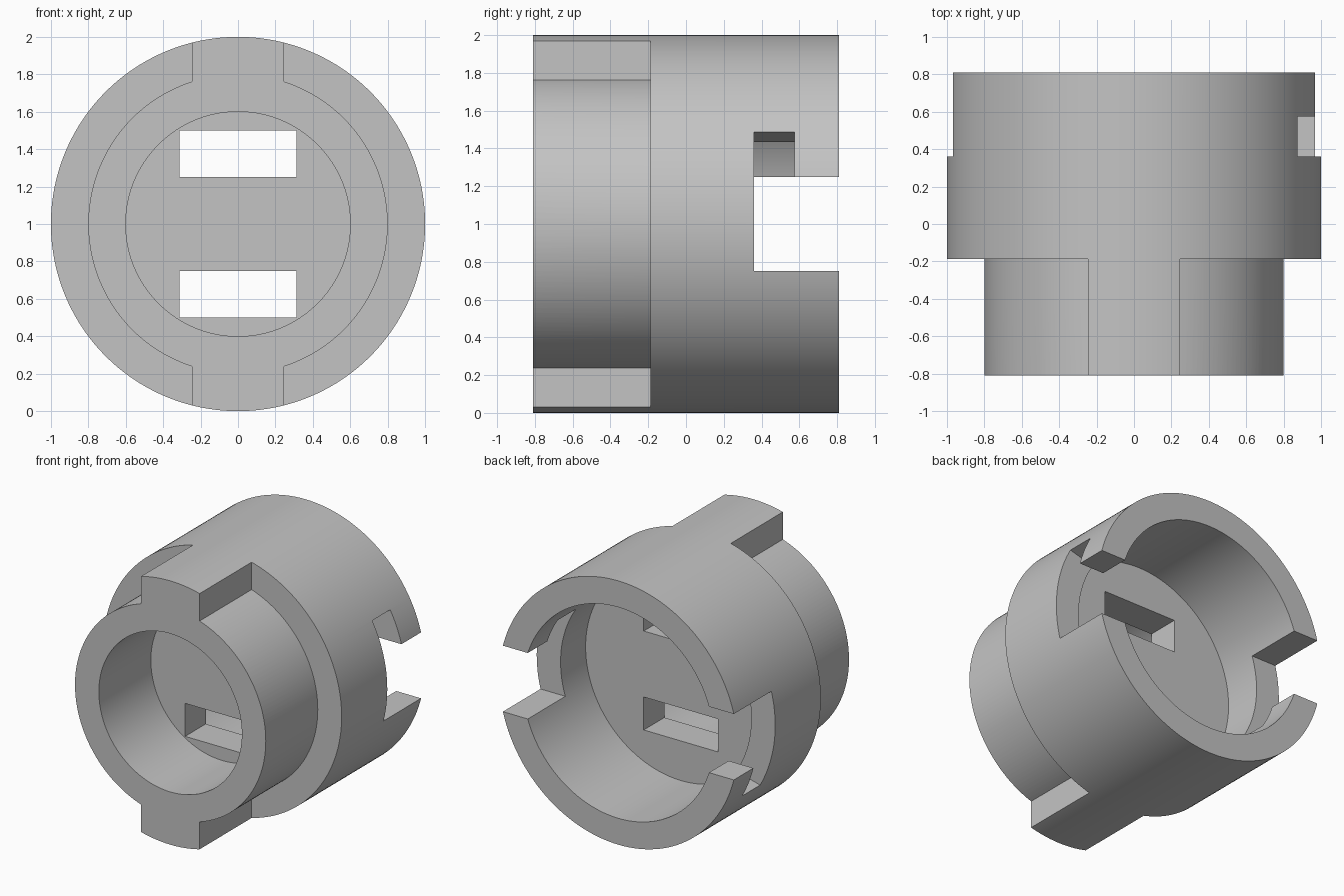
import bpy, bmesh, math
from mathutils import Matrix, Vector

if "Cube" in bpy.data.objects:
    bpy.data.objects.remove(bpy.data.objects["Cube"], do_unlink=True)

SEGMENTS = 160
AXIS_Z = 1.0
HALF_LEN = 0.81
SHOULDER = -0.187     # front face of the wide section
WEB_BACK = 0.06       # rear face of the web between both bores
OUTER, MID, INNER = 1.0, 0.8, 0.6
KEY_HALF = 0.245
SLOT_START = 0.36

grey = bpy.data.materials.new("plain grey")
grey.use_nodes = True
colour = (0.55, 0.55, 0.55, 1)
grey.diffuse_color = colour
grey.node_tree.nodes["Principled BSDF"].inputs["Base Color"].default_value = colour


def make_object(name, bm):
    bmesh.ops.recalc_face_normals(bm, faces=bm.faces)
    mesh = bpy.data.meshes.new(name)
    bm.to_mesh(mesh)
    bm.free()
    mesh.materials.append(grey)
    obj = bpy.data.objects.new(name, mesh)
    bpy.context.collection.objects.link(obj)
    obj.location.z = AXIS_Z
    return obj


def lathe(name, profile):
    """Spin a (radius, y) profile around the y axis."""
    bm = bmesh.new()
    verts = [bm.verts.new((r, y, 0)) for r, y in profile]
    edges = [bm.edges.new(pair) for pair in zip(verts, verts[1:])]
    bmesh.ops.spin(bm, geom=verts + edges, cent=(0, 0, 0), axis=(0, 1, 0),
                   angle=math.tau, steps=SEGMENTS, use_merge=True)
    bmesh.ops.remove_doubles(bm, verts=bm.verts, dist=1e-5)
    return make_object(name, bm)


def prism(name, outline, y0, y1):
    """Extrude an (x, z) outline along y."""
    bm = bmesh.new()
    face = bm.faces.new([bm.verts.new((x, y0, z)) for x, z in outline])
    moved = bmesh.ops.extrude_face_region(bm, geom=[face])["geom"]
    bmesh.ops.translate(bm, vec=(0, y1 - y0, 0),
                        verts=[v for v in moved if isinstance(v, bmesh.types.BMVert)])
    return make_object(name, bm)


def box(name, half_x, z0, z1, y0, y1, turn=0):
    rot = Matrix.Rotation(turn, 3, 'Y')
    corners = [(-half_x, z0), (half_x, z0), (half_x, z1), (-half_x, z1)]
    turned = [rot @ Vector((x, 0, z)) for x, z in corners]
    return prism(name, [(p.x, p.z) for p in turned], y0, y1)


# Body: stepped bores with a solid web between them
body = lathe("coupling_body", [
    (0, SHOULDER), (INNER, SHOULDER), (INNER, -HALF_LEN), (OUTER, -HALF_LEN),
    (OUTER, HALF_LEN), (MID, HALF_LEN), (MID, WEB_BACK), (0, WEB_BACK)])

cutters = []

# Side reliefs leave the narrow neck and the top and bottom keys
reach = math.acos(KEY_HALF / MID)
for side in (1, -1):
    arc = [reach * (1 - 2 * i / 64) for i in range(65)]
    outline = [(side * MID * math.cos(a), MID * math.sin(a)) for a in arc]
    outline += [(side * x, z) for x, z in
                ((KEY_HALF, -1.2), (1.2, -1.2), (1.2, 1.2), (KEY_HALF, 1.2))]
    cutters.append(prism("relief_cutter", outline, -1, SHOULDER))

# Bayonet slots: straight entry, then a turned locking pocket
cutters.append(box("entry_cutter", 1.3, -0.25, 0.25, SLOT_START, 1))
cutters.append(box("lock_cutter", 1.3, -0.25, 0.25, SLOT_START, 0.575,
                   math.radians(-14.6)))

# Two rectangular windows through the web
for z0 in (0.25, -0.5):
    cutters.append(box("window_cutter", 0.3125, z0, z0 + 0.25, -0.4, 0.2))

for cutter in cutters:
    mod = body.modifiers.new("cut", 'BOOLEAN')
    mod.operation = 'DIFFERENCE'
    mod.solver = 'EXACT'
    mod.object = cutter
    cutter.hide_render = True

# Bake the cuts and drop the cutters
bpy.context.view_layer.update()
depsgraph = bpy.context.evaluated_depsgraph_get()
baked = bpy.data.meshes.new_from_object(body.evaluated_get(depsgraph))
body.modifiers.clear()
body.data = baked
baked.materials.clear()
baked.materials.append(grey)
for cutter in cutters:
    bpy.data.objects.remove(cutter, do_unlink=True)

bpy.ops.object.select_all(action='DESELECT')
body.select_set(True)
bpy.context.view_layer.objects.active = body
bpy.ops.object.shade_smooth_by_angle(angle=math.radians(30))
